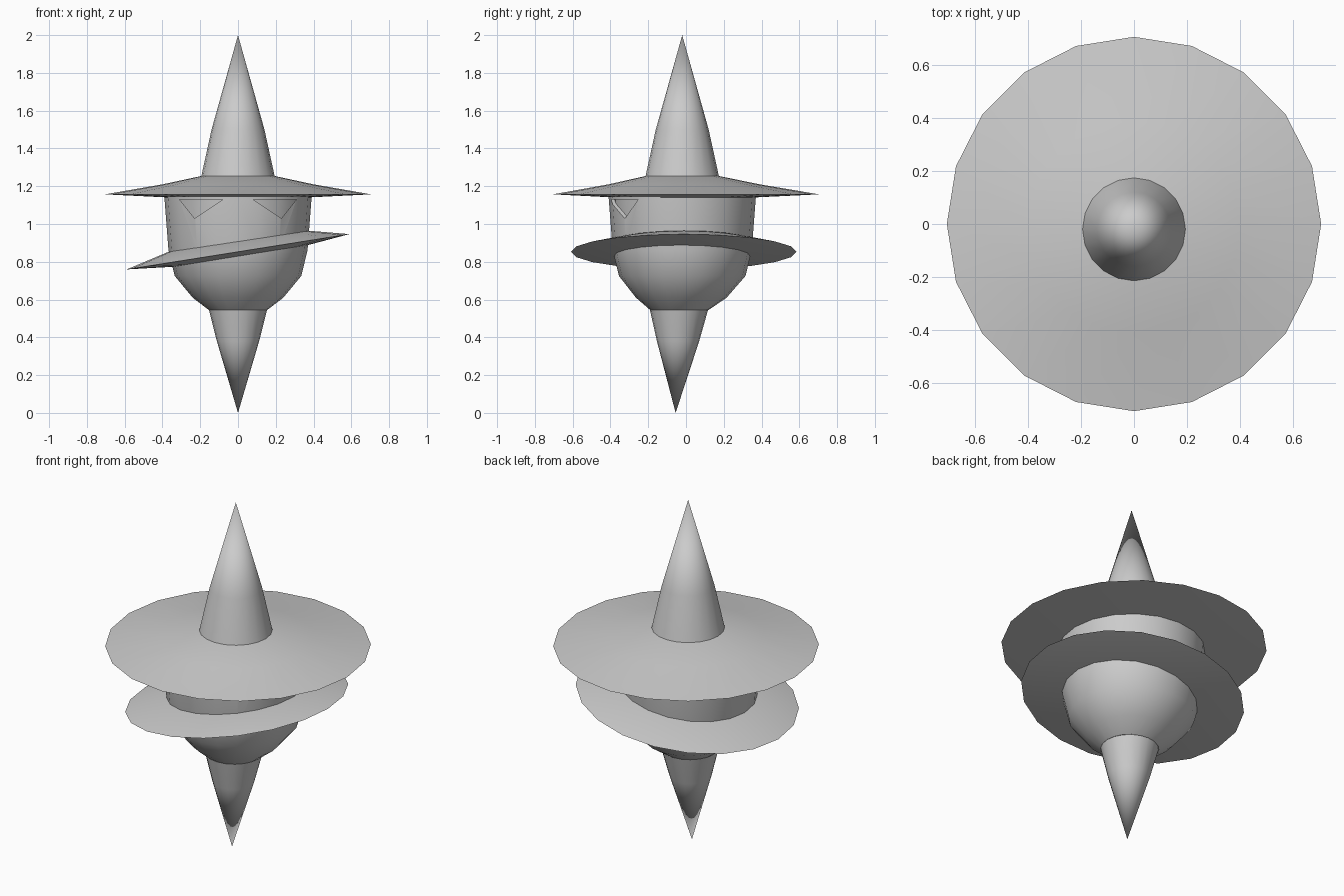
import bpy, bmesh, math

if "Cube" in bpy.data.objects:
    bpy.data.objects.remove(bpy.data.objects["Cube"])

SIDES = 20


def lathe(name, profile, sides=SIDES):
    """Spin (radius, z, centre_y) rings around the upright axis; radius 0 makes a tip."""
    bm = bmesh.new()
    rings = []
    for r, z, cy in profile:
        if r == 0:
            rings.append([bm.verts.new((0, cy, z))] * sides)
        else:
            rings.append([bm.verts.new((r * math.cos(i * math.tau / sides),
                                        cy + r * math.sin(i * math.tau / sides), z))
                          for i in range(sides)])
    for a, b in zip(rings, rings[1:]):
        for i in range(sides):
            j = (i + 1) % sides
            quad = list(dict.fromkeys((a[i], a[j], b[j], b[i])))
            bm.faces.new(quad)
    for ring, r in ((rings[0], profile[0][0]), (rings[-1], profile[-1][0])):
        if r > 0:
            bm.faces.new(ring)
    return finish(name, bm)


def finish(name, bm):
    bmesh.ops.recalc_face_normals(bm, faces=bm.faces)
    me = bpy.data.meshes.new(name)
    bm.to_mesh(me)
    bm.free()
    ob = bpy.data.objects.new(name, me)
    bpy.context.collection.objects.link(ob)
    return ob


def smooth(ob):
    bpy.ops.object.select_all(action='DESELECT')
    ob.select_set(True)
    bpy.context.view_layer.objects.active = ob
    bpy.ops.object.shade_smooth_by_angle(angle=math.radians(30))


# Pointed hat: tall crown and wide brim
crown = lathe("hat_crown", [(0.197, 1.24, -0.02), (0.14, 1.5, -0.02), (0, 2.0, -0.02)])
brim = lathe("hat_brim", [(0.36, 1.14, -0.01), (0.705, 1.157, 0), (0.4, 1.21, -0.01),
                          (0.19, 1.255, -0.02)])

# Head bowl and the slightly smaller core seen through the eye holes
head = lathe("head", [(0.155, 0.545, -0.035), (0.24, 0.61, -0.025), (0.335, 0.725, -0.02),
                      (0.368, 0.86, -0.02), (0.39, 1.145, -0.02)])
core = lathe("head_core", [(0.345, 0.86, -0.02), (0.372, 1.14, -0.02)])

# Triangular slanted eyes cut through the head skin
for side, label in ((-1, "left"), (1, "right")):
    bm = bmesh.new()
    tri = [(0.31, 1.13), (0.08, 1.13), (0.23, 1.03)]
    front = [bm.verts.new((side * x, -0.6, z)) for x, z in tri]
    back = [bm.verts.new((side * x, -0.2, z)) for x, z in tri]
    bm.faces.new(front)
    bm.faces.new(back)
    for i in range(3):
        j = (i + 1) % 3
        bm.faces.new((front[i], front[j], back[j], back[i]))
    cutter = finish("eye_cutter_" + label, bm)
    cutter.hide_render = True
    cutter.hide_set(True)
    cut = head.modifiers.new("eye_" + label, 'BOOLEAN')
    cut.operation = 'DIFFERENCE'
    cut.solver = 'EXACT'
    cut.object = cutter

# Tilted ring around the head
scarf = lathe("tilted_ring", [(0.35, -0.025, 0), (0.597, 0, 0), (0.365, 0.057, 0)])
scarf.location = (0, -0.012, 0.853)
scarf.rotation_euler = (0, math.radians(-9), 0)

# Pointed lower spike
spike = lathe("lower_spike", [(0.155, 0.55, -0.037), (0.112, 0.38, -0.042), (0, 0.0, -0.055)])

for part in (crown, brim, head, core, scarf, spike):
    smooth(part)
